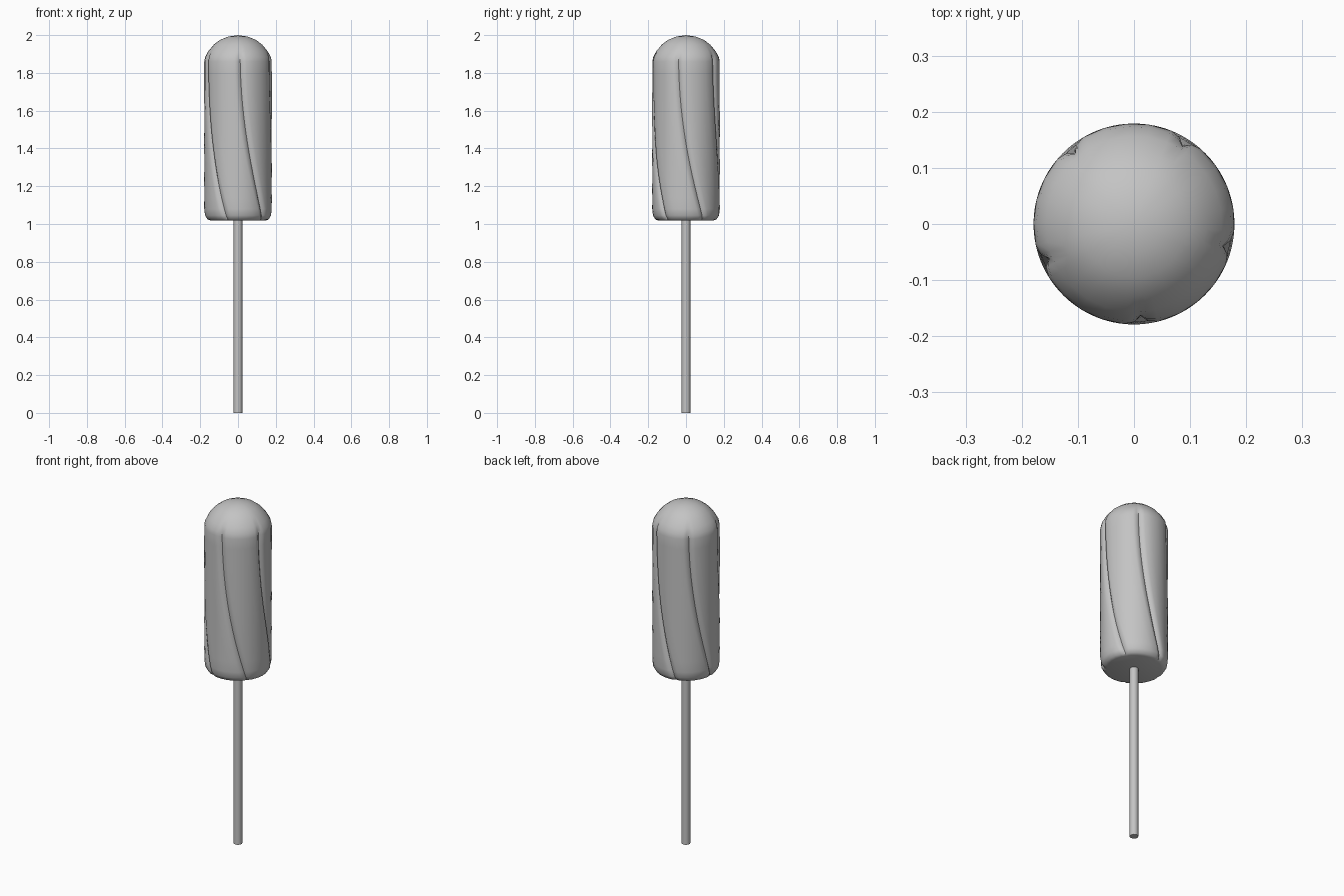
import bpy, bmesh, math

cube = bpy.data.objects.get("Cube")
if cube:
    bpy.data.objects.remove(cube, do_unlink=True)

grey = bpy.data.materials.new("plain grey")
grey.use_nodes = True
grey.diffuse_color = (0.55, 0.55, 0.55, 1)
grey.node_tree.nodes["Principled BSDF"].inputs["Base Color"].default_value = (0.55, 0.55, 0.55, 1)


def finish(bm, name, angle):
    """Turn a bmesh into a shaded, coloured object."""
    bmesh.ops.recalc_face_normals(bm, faces=bm.faces[:])
    mesh = bpy.data.meshes.new(name)
    bm.to_mesh(mesh)
    bm.free()
    mesh.materials.append(grey)
    obj = bpy.data.objects.new(name, mesh)
    bpy.context.collection.objects.link(obj)
    bpy.ops.object.select_all(action='DESELECT')
    obj.select_set(True)
    bpy.context.view_layer.objects.active = obj
    bpy.ops.object.shade_smooth_by_angle(angle=math.radians(angle))


# Ice body: five lobes parted by narrow grooves that twist faster lower down
LOBES = 5
FIRST_GROOVE = -86
COLUMNS = [(0, 1), (4, 0.3), (10, 0), (23, 0), (36, 0), (49, 0), (62, 0), (68, 0.3)]  # angle, groove share

# Ring profile: height, radius, groove depth
rings = [(1.018, 0.145, 0.003), (1.024, 0.162, 0.007), (1.045, 0.175, 0.012)]
rings += [(1.08 + 0.78 * i / 13, 0.179, 0.015) for i in range(14)]
rings += [(1.885, 0.174, 0.011), (1.915, 0.157, 0.0), (1.95, 0.128, 0),
          (1.975, 0.095, 0), (1.992, 0.052, 0)]

bm = bmesh.new()
loops = []
for z, radius, depth in rings:
    twist = 46 * max(0, (1.9 - z) / 0.86) ** 2
    loop = []
    for lobe in range(LOBES):
        for angle, share in COLUMNS:
            a = math.radians(FIRST_GROOVE + twist + lobe * 360 / LOBES + angle)
            r = radius - depth * share
            loop.append(bm.verts.new((r * math.cos(a), r * math.sin(a), z)))
    loops.append(loop)

count = len(loops[0])
for low, high in zip(loops, loops[1:]):
    for i in range(count):
        j = (i + 1) % count
        bm.faces.new((low[i], low[j], high[j], high[i]))
bm.faces.new(loops[0][::-1])
tip = bm.verts.new((0, 0, 2.0))
for i in range(count):
    bm.faces.new((loops[-1][i], loops[-1][(i + 1) % count], tip))
finish(bm, "ice_body", 50)

# Stick, its top end sunk into the body
bm = bmesh.new()
bmesh.ops.create_cone(bm, cap_ends=True, segments=16, radius1=0.023, radius2=0.023, depth=1.06)
bmesh.ops.translate(bm, verts=bm.verts[:], vec=(0, 0, 0.53))
finish(bm, "stick", 40)
